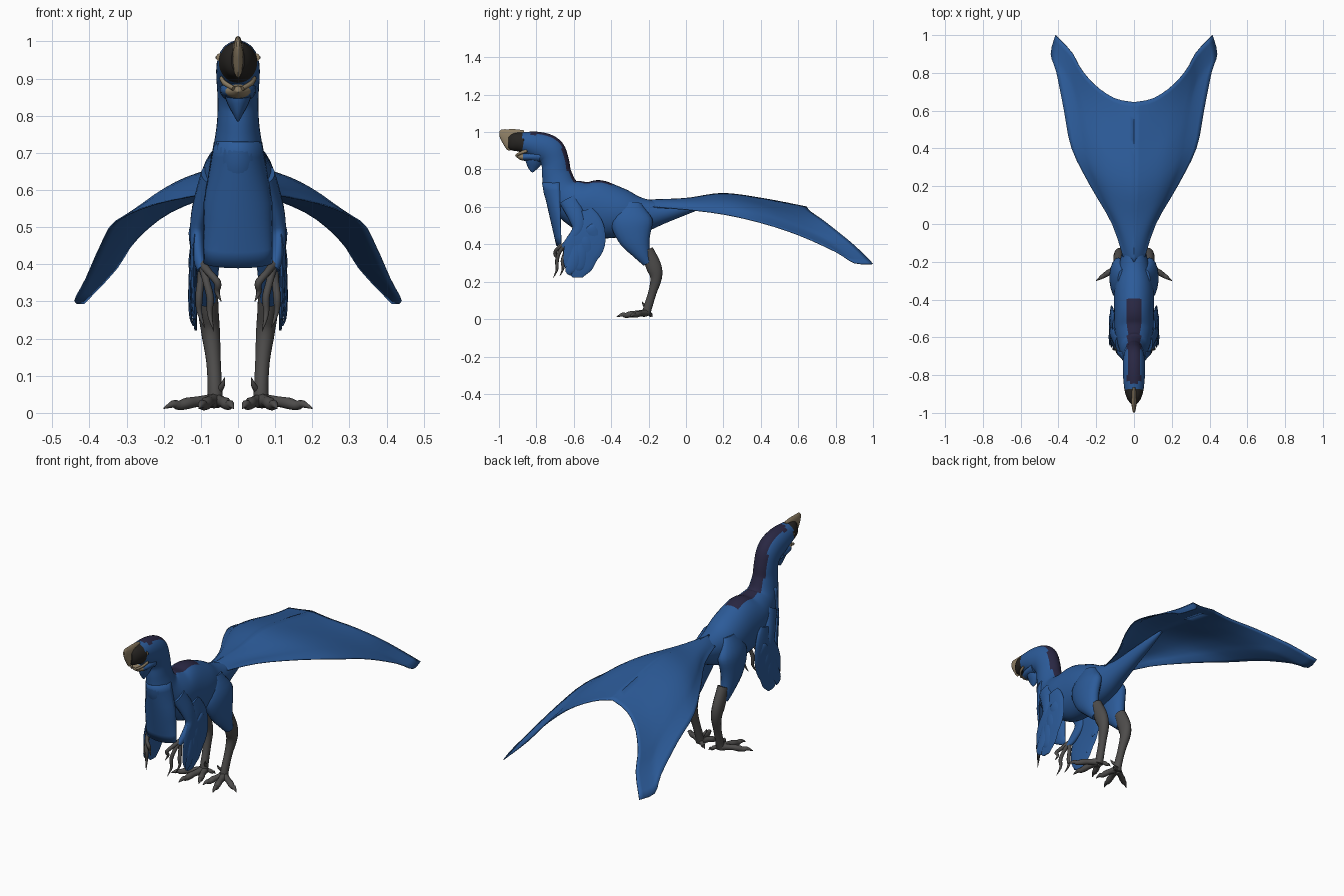
import bpy, math
from mathutils import Vector

if "Cube" in bpy.data.objects:
    bpy.data.objects.remove(bpy.data.objects["Cube"])


def material(name, rgb):
    m = bpy.data.materials.new(name)
    m.use_nodes = True
    m.diffuse_color = (*rgb, 1)
    bsdf = m.node_tree.nodes["Principled BSDF"]
    bsdf.inputs["Base Color"].default_value = (*rgb, 1)
    bsdf.inputs["Roughness"].default_value = 0.7
    return m


BLUE = material("blue_feathers", (0.025, 0.105, 0.32))
NAVY = material("dark_navy_stripe", (0.022, 0.02, 0.055))
DARK = material("dark_face", (0.02, 0.018, 0.016))
TAN = material("tan_beak", (0.27, 0.21, 0.13))
GREY = material("grey_scales", (0.075, 0.072, 0.07))


def spline(points, t):
    """Smooth curve through the points, t from 0 to 1."""
    n = len(points) - 1
    i = min(int(t * n), n - 1)
    f = t * n - i
    at = lambda k: Vector(points[max(0, min(n, k))])
    a, b, c, d = at(i - 1), at(i), at(i + 1), at(i + 2)
    return b + (c - a) * f / 2 + (a * 2 - b * 5 + c * 4 - d) * f * f / 2 + (b * 3 - a - c * 3 + d) * f ** 3 / 2


def add_object(name, verts, faces, mats, mirror=False, paint=None, thickness=0):
    me = bpy.data.meshes.new(name)
    me.from_pydata([tuple(v) for v in verts], [], faces)
    for m in mats:
        me.materials.append(m)
    for p in me.polygons:
        p.use_smooth = True
        if paint:
            p.material_index = paint(p.center)
    me.set_sharp_from_angle(angle=math.radians(50))
    ob = bpy.data.objects.new(name, me)
    bpy.context.scene.collection.objects.link(ob)
    if thickness:
        mod = ob.modifiers.new("Thickness", "SOLIDIFY")
        mod.thickness = thickness
        mod.offset = 0
    if mirror:
        ob.modifiers.new("Mirror", "MIRROR")
    return ob


def loft(name, rings, mats, segs=14, sub=4, mirror=False, paint=None, upright=False):
    """Skin elliptical rings (x, y, z, half depth, half width) along a path."""
    count = (len(rings) - 1) * sub
    samples = [spline(rings, i / count) for i in range(count + 1)]
    centres = [Vector(s[:3]) for s in samples]
    verts, faces = [], []
    for i, s in enumerate(samples):
        t = (centres[min(i + 1, count)] - centres[max(i - 1, 0)]).normalized()
        if upright:
            t = Vector((0, 1, 0))
        side = (Vector((1, 0, 0)) - t * t.x).normalized()
        up = side.cross(t)
        for k in range(segs):
            a = math.tau * k / segs
            verts.append(centres[i] + up * max(s[3], .001) * math.cos(a) + side * max(s[4], .001) * math.sin(a))
    for i in range(count):
        for k in range(segs):
            a, b = i * segs + k, i * segs + (k + 1) % segs
            faces.append((a, b, b + segs, a + segs))
    faces.append(tuple(reversed(range(segs))))
    faces.append(tuple(range(count * segs, (count + 1) * segs)))
    return add_object(name, verts, faces, mats, mirror, paint)


def sheet(name, func, nu, nv, thickness, mirror=False):
    """Grid surface from func(u, v)."""
    verts = [func(i / nu, j / nv) for j in range(nv + 1) for i in range(nu + 1)]
    faces = [(j * (nu + 1) + i, j * (nu + 1) + i + 1, (j + 1) * (nu + 1) + i + 1, (j + 1) * (nu + 1) + i)
             for j in range(nv) for i in range(nu)]
    return add_object(name, verts, faces, [BLUE], mirror, None, thickness)


# Head, neck, trunk and tail in one skin, with dark face and back stripe
def body_colour(c):
    if c.y < -.872 and c.z > .885:
        return 2
    back = c.z > .69 if c.y > -.6 else c.z > .72 + (-.6 - c.y) * 1.15
    return 1 if abs(c.x) < .036 and -.9 < c.y < -.4 and back else 0


loft("body", [
    (0, -.95, .95, .035, .018), (0, -.925, .948, .047, .036), (0, -.88, .946, .054, .05),
    (0, -.8, .93, .073, .058), (0, -.73, .9, .08, .058), (0, -.7, .84, .075, .055),
    (0, -.69, .77, .08, .058), (0, -.66, .68, .1, .075), (0, -.58, .62, .125, .1),
    (0, -.48, .59, .155, .105), (0, -.36, .568, .135, .105), (0, -.25, .555, .1, .085),
    (0, -.12, .57, .058, .058), (0, 0, .6, .04, .04), (0, .12, .63, .024, .024),
    (0, .22, .655, .008, .008)], [BLUE, NAVY, DARK], segs=32, sub=6, paint=body_colour)

# Crested beak, lower jaw and throat wattle
loft("upper_beak", [
    (0, -.998, .992, .012, .004), (0, -.985, .982, .032, .009), (0, -.95, .958, .057, .014),
    (0, -.91, .97, .045, .014), (0, -.865, .985, .024, .01)], [TAN], upright=True)
loft("lower_jaw", [
    (0, -.78, .87, .035, .05), (0, -.84, .868, .024, .045), (0, -.88, .866, .017, .03),
    (0, -.905, .872, .008, .008)], [BLUE, TAN], upright=True,
    paint=lambda c: 1 if c.y < -.868 else 0)
loft("mouth_corner", [
    (.044, -.85, .9, .008, .006), (.036, -.885, .888, .008, .006), (.012, -.908, .874, .007, .006)],
    [TAN], segs=8, mirror=True)
loft("wattle", [
    (0, -.81, .87, .05, .042), (0, -.815, .835, .042, .03), (0, -.82, .805, .024, .014),
    (0, -.822, .785, .004, .003)], [BLUE])

# Eyes
for name, mat, x, r in (("eye", TAN, .045, .012), ("pupil", DARK, .052, .007)):
    loft(name, [(x - r, -.867, .957, r * .5, r * .5), (x - r * .5, -.867, .957, r, r),
                (x + r * .3, -.867, .957, r * .9, r * .9), (x + r, -.868, .957, .001, .001)],
         [mat], segs=10, mirror=True, upright=True)


# Hanging chest feathers
def chest(u, v):
    a = (u - .5) * math.pi * .95
    y, z = -.768 + .078 * v, .73 - .325 * v
    w, depth = .062 + .028 * min(1, v * 2), .1 - .075 * v
    return Vector((w * math.sin(a), y + depth * (1 - math.cos(a)), z - .015 * v * math.cos(a)))


sheet("chest_feathers", chest, 14, 8, .006)

# Arched tail fan: blend between its four border curves
MID = [(0, -.2, .638), (0, 0, .646), (0, .2, .672), (0, .43, .642), (0, .645, .6)]
EDGE = [(.05, -.2, .6), (.115, 0, .585), (.23, .2, .56), (.33, .4, .515), (.37, .6, .45),
        (.41, .8, .36), (.44, .9, .3), (.415, 1, .295)]
TRAIL = [(0, .645, .6), (.1, .665, .575), (.2, .73, .53), (.28, .82, .46), (.33, .91, .385), (.415, 1, .295)]


def fan(u, v):
    root, tip = Vector(MID[0]).lerp(Vector(EDGE[0]), u), spline(TRAIL, u)
    flat_root = root
    flat_tip = Vector(MID[-1]).lerp(Vector(EDGE[-1]), u)
    across = spline(MID, v).lerp(spline(EDGE, v), u)
    return across + root.lerp(tip, v) - flat_root.lerp(flat_tip, v)


sheet("tail_fan", fan, 14, 21, .004, mirror=True)

# Thighs and scaly lower legs
loft("thigh", [
    (.06, -.29, .62, .05, .025), (.08, -.29, .53, .11, .045), (.088, -.275, .44, .09, .042),
    (.088, -.24, .36, .05, .034), (.084, -.205, .3, .026, .024)], [BLUE], segs=18, mirror=True)
loft("lower_leg", [
    (.082, -.21, .37, .035, .028), (.08, -.172, .28, .041, .028), (.074, -.16, .22, .031, .026),
    (.066, -.18, .14, .022, .02), (.062, -.205, .06, .023, .02), (.062, -.212, .022, .018, .024)],
    [GREY], mirror=True)

# Toes: start, end, and girth; each swells at a knuckle and ends in a claw
TOES = (("outer_toe", (.07, -.215), (.2, -.3), .016), ("middle_toe", (.065, -.22), (.105, -.37), .017),
        ("inner_toe", (.055, -.215), (.012, -.325), .016), ("rear_toe", (.055, -.205), (.012, -.18), .011))
for name, (x0, y0), (x1, y1), r in TOES:
    rings = [(x0 + (x1 - x0) * t, y0 + (y1 - y0) * t, z, r * k, r * k)
             for t, z, k in ((0, .032, 1.2), (.3, .03, .9), (.5, .026, 1), (.68, .02, .8), (.8, .024, .65), (1, .012, .1))]
    loft(name, rings, [GREY], segs=10, sub=3, mirror=True)
loft("dew_claw", [(.055, -.205, .055, .01, .01), (.042, -.225, .075, .007, .007), (.036, -.235, .095, .001, .001)],
     [GREY], segs=8, mirror=True)

# Arms and clawed fingers
loft("arm", [
    (.075, -.63, .64, .05, .025), (.1, -.585, .55, .045, .024), (.11, -.575, .48, .034, .02),
    (.106, -.62, .42, .024, .017), (.095, -.655, .385, .014, .013)], [BLUE], mirror=True)
FINGERS = (("inner_finger", (.055, -.7, .35), (.045, -.7, .3)), ("middle_finger", (.075, -.69, .31), (.065, -.71, .22)),
           ("outer_finger", (.105, -.66, .31), (.09, -.675, .23)))
for name, (kx, ky, kz), (tx, ty, tz) in FINGERS:
    loft(name, [(.096, -.645, .4, .013, .013), ((.096 + kx) / 2, ky + .012, (kz + .4) / 2, .01, .01),
                (kx, ky, kz, .01, .01), ((kx + tx) / 2 + .006, (ky + ty) / 2 + .01, (kz + tz) / 2, .007, .007),
                (tx, ty, tz, .001, .001)], [GREY], segs=8, mirror=True)

# Arm feathers: one broad vane with overlapping quills
loft("arm_feathers", [
    (.1, -.54, .58, .045, .014), (.114, -.52, .5, .08, .012), (.12, -.53, .42, .1, .01),
    (.12, -.562, .35, .095, .009), (.117, -.577, .27, .072, .007), (.114, -.58, .222, .025, .003)],
    [BLUE], segs=16, mirror=True)
for i in range(4):
    s = i / 3
    y, z = -.62 + .15 * s, .235 + .13 * s * s
    loft("quill_%d" % (i + 1), [
        (.112, -.57 + .05 * s, .5, .012, .005), (.128, (y - .55) / 2, z + .12, .028, .005),
        (.128 - .004 * i, y, z + .03, .026, .004), (.12 - .004 * i, y + .002, z, .004, .002)],
        [BLUE], segs=8, mirror=True)
